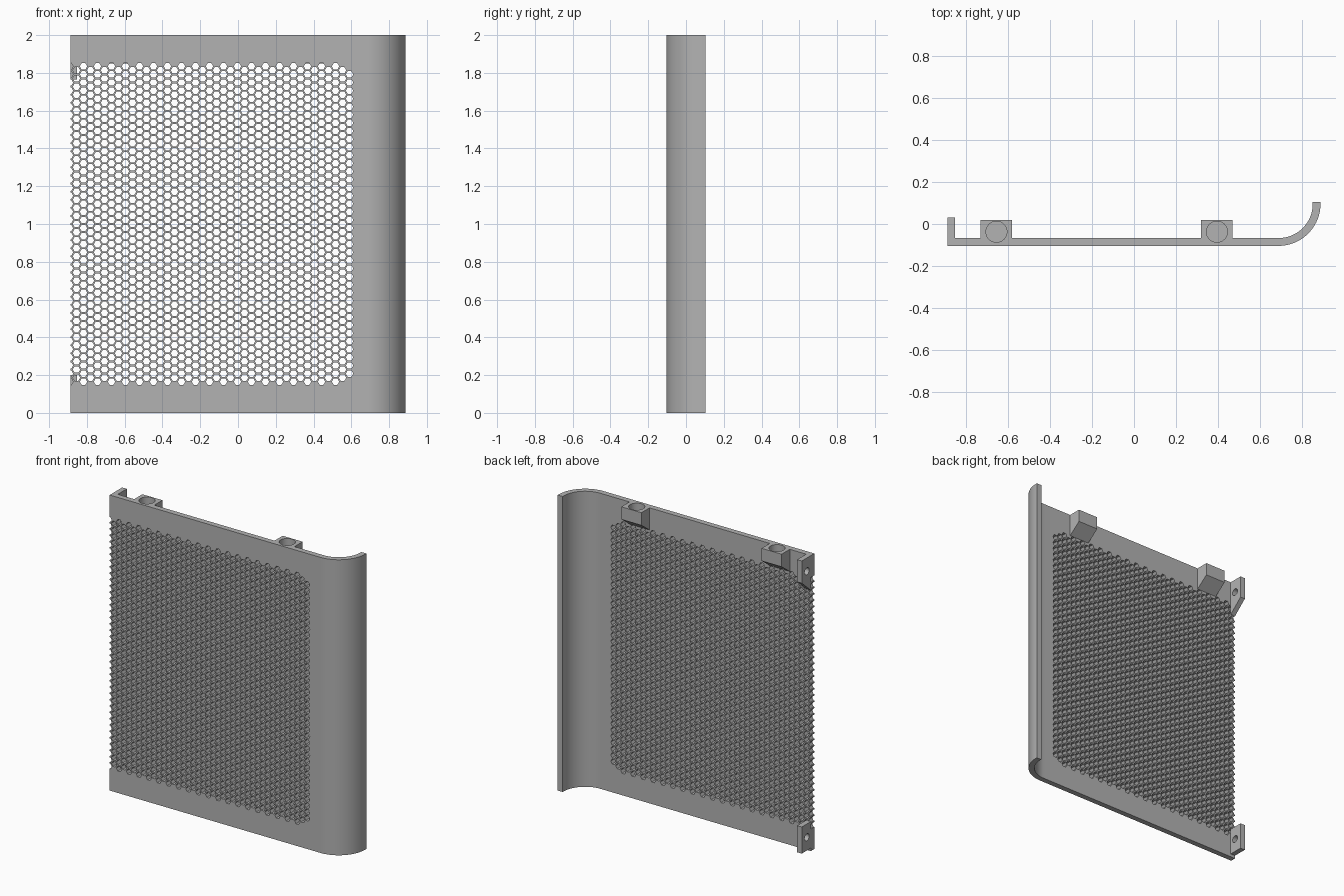
import bpy, bmesh, math
from mathutils import Vector

if "Cube" in bpy.data.objects:
    bpy.data.objects.remove(bpy.data.objects["Cube"])

grey = bpy.data.materials.new("plain grey")
grey.use_nodes = True
grey.diffuse_color = (0.45, 0.45, 0.45, 1)
grey.node_tree.nodes["Principled BSDF"].inputs["Base Color"].default_value = grey.diffuse_color

FRONT, BACK = -0.104, -0.067      # panel skin
LEFT_EDGE, WIDTH_HALF = -0.888, 0.888
GRID_RIGHT, GRID_LOW, GRID_HIGH = 0.63, 0.14, 1.86


def add_object(name, bm):
    mesh = bpy.data.meshes.new(name)
    bm.to_mesh(mesh)
    bm.free()
    obj = bpy.data.objects.new(name, mesh)
    bpy.context.collection.objects.link(obj)
    mesh.materials.append(grey)
    return obj


def activate(obj):
    bpy.ops.object.select_all(action='DESELECT')
    obj.select_set(True)
    bpy.context.view_layer.objects.active = obj


def prism(name, profile, axis, low, high):
    """Extrude an outline: along z it is (x, y), along x it is (y, z)."""
    bm = bmesh.new()
    place = (lambda a, b: (a, b, low)) if axis == 'Z' else (lambda a, b: (low, a, b))
    face = bm.faces.new([bm.verts.new(place(a, b)) for a, b in profile])
    step = Vector((0, 0, high - low)) if axis == 'Z' else Vector((high - low, 0, 0))
    new = bmesh.ops.extrude_face_region(bm, geom=[face])["geom"]
    bmesh.ops.translate(bm, vec=step, verts=[v for v in new if isinstance(v, bmesh.types.BMVert)])
    bmesh.ops.recalc_face_normals(bm, faces=bm.faces)
    return add_object(name, bm)


def circle(cx, cy, radius, count=32):
    turn = math.tau / count
    return [(cx + radius * math.cos(i * turn), cy + radius * math.sin(i * turn)) for i in range(count)]


def cut(obj, cutter):
    mod = obj.modifiers.new("hole", 'BOOLEAN')
    mod.operation, mod.solver, mod.object = 'DIFFERENCE', 'EXACT', cutter
    activate(obj)
    bpy.ops.object.modifier_apply(modifier=mod.name)


def smooth(obj):
    activate(obj)
    bpy.ops.object.shade_smooth_by_angle(angle=math.radians(30))


# Perforated grille: hexagon cells, open or solid, trimmed to a rectangle
PITCH = 0.0428
COLUMN = PITCH * math.sqrt(3) / 2
CELL_R, HOLE_R = PITCH / math.sqrt(3), 0.0196
LAST = 38
bm = bmesh.new()
for col in range(-3, LAST + 3):
    x = -0.818 + col * COLUMN
    odd = col % 2
    for row in range(-2, 42):
        z = 1 + (row - 19.5 + odd / 2) * PITCH
        first, final = (1, 38) if col == LAST else (0, 39 - odd)
        is_open = first <= row <= final and col <= LAST
        rings = []
        for radius in (CELL_R, HOLE_R):
            rings.append([bm.verts.new((x + a, FRONT, z + b)) for a, b in circle(0, 0, radius, 6)]
                         if radius == CELL_R or is_open else None)
        outer, inner = rings
        if is_open:
            for i in range(6):
                j = (i + 1) % 6
                bm.faces.new((outer[i], outer[j], inner[j], inner[i]))
        else:
            bm.faces.new(outer)
bmesh.ops.remove_doubles(bm, verts=bm.verts, dist=0.0005)
for point, normal in (((LEFT_EDGE, 0, 0), (-1, 0, 0)), ((GRID_RIGHT, 0, 0), (1, 0, 0)),
                      ((0, 0, GRID_LOW), (0, 0, -1)), ((0, 0, GRID_HIGH), (0, 0, 1))):
    bmesh.ops.bisect_plane(bm, geom=bm.verts[:] + bm.edges[:] + bm.faces[:], dist=1e-5,
                           plane_co=point, plane_no=normal, clear_outer=True)
grille = add_object("grille", bm)
solid = grille.modifiers.new("thickness", 'SOLIDIFY')
solid.thickness, solid.offset = BACK - FRONT, -1
activate(grille)
bpy.ops.object.modifier_apply(modifier=solid.name)

# Plain rails above and below the grille
rail = [(LEFT_EDGE, FRONT), (GRID_RIGHT, FRONT), (GRID_RIGHT, BACK), (LEFT_EDGE, BACK)]
top_rail = prism("top_rail", rail, 'Z', GRID_HIGH, 2)
prism("bottom_rail", rail, 'Z', 0, GRID_LOW)

# Side strip that rolls back in a quarter round
BEND = 0.2
thick = BACK - FRONT
cx, cy = WIDTH_HALF - BEND, FRONT + BEND
STEPS = 24
angles = [-math.pi / 2 + i * math.pi / 2 / STEPS for i in range(STEPS + 1)]
arc = lambda r: [(cx + r * math.cos(a), cy + r * math.sin(a)) for a in angles]
outline = ([(GRID_RIGHT, FRONT)] + arc(BEND) + [(WIDTH_HALF, 0.104), (WIDTH_HALF - thick, 0.104)]
           + arc(BEND - thick)[::-1] + [(GRID_RIGHT, BACK)])
smooth(prism("rolled_side", outline, 'Z', 0, 2))

# Socket blocks behind the top edge, with blind round holes
for side, x in (("right", -0.655), ("left", 0.395)):
    block = prism(side + "_socket", [(BACK, 2), (0.02, 2), (0.02, 1.915), (BACK, 1.85)],
                  'X', x - 0.075, x + 0.075)
    cutter = prism("cutter", circle(x, -0.037, 0.05), 'Z', 1.94, 2.1)
    cut(block, cutter)
    cut(top_rail, cutter)
    bpy.data.objects.remove(cutter)
    smooth(block)
smooth(top_rail)

# Screw tabs at the straight edge
tabs = (("top_tab", [(BACK, 2), (0.03, 2), (0.03, 1.85), (BACK, 1.765)], 1.91),
        ("bottom_tab", [(BACK, 0.2), (0.03, 0.2), (0.03, 0.02), (BACK, 0.02)], 0.11))
for name, shape, hole_z in tabs:
    tab = prism(name, shape, 'X', LEFT_EDGE, LEFT_EDGE + 0.035)
    cutter = prism("cutter", circle(-0.025, hole_z, 0.024), 'X', -1, -0.8)
    cut(tab, cutter)
    bpy.data.objects.remove(cutter)
    smooth(tab)
